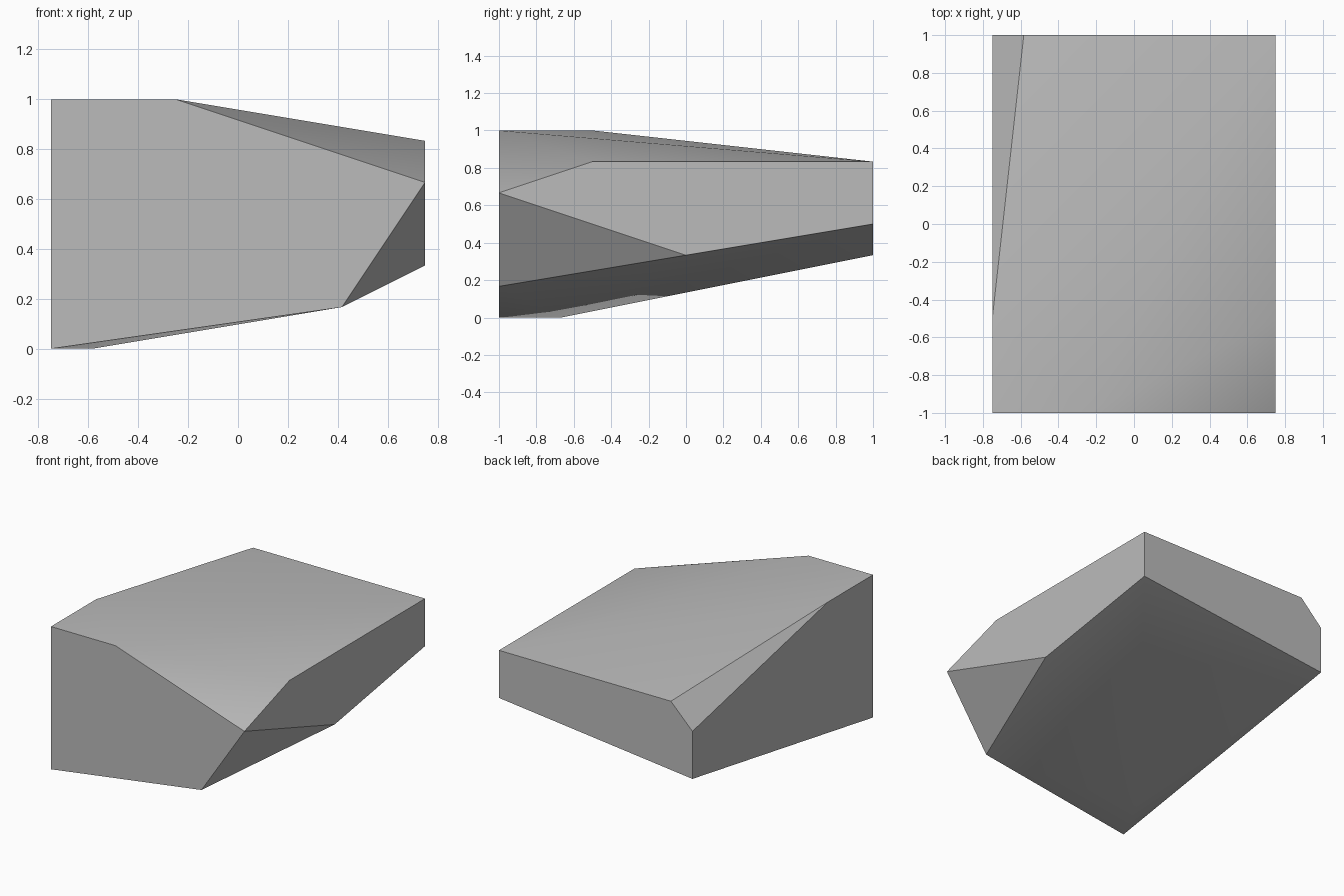
import bpy, bmesh, math

cube = bpy.data.objects.get("Cube")
if cube:
    bpy.data.objects.remove(cube, do_unlink=True)

# Stone colour
stone = bpy.data.materials.new("stone_grey")
stone.use_nodes = True
grey = (0.5, 0.5, 0.5, 1)
stone.diffuse_color = grey
stone.node_tree.nodes["Principled BSDF"].inputs["Base Color"].default_value = grey

# Corners of the chipped block, in sixths of a unit for z and twelfths for x and y
front_corners = [(-9, -12, 0), (-9, -12, 6), (-3, -12, 6), (9, -12, 4), (5, -12, 1)]
side_corners = [(9, -6, 5), (9, 0, 2), (-9, -6, 6), (-7, -8, 0)]
back_corners = [(9, 12, 5), (9, 12, 3), (-9, 12, 2), (-9, 12, 4), (-7, 12, 5)]

# Wrap the corners in a convex shell and merge coplanar faces
bm = bmesh.new()
for x, y, z in front_corners + side_corners + back_corners:
    bm.verts.new((x / 12, y / 12, z / 6))
bmesh.ops.convex_hull(bm, input=bm.verts[:])
bmesh.ops.dissolve_limit(bm, angle_limit=math.radians(0.5),
                         verts=bm.verts[:], edges=bm.edges[:])
bmesh.ops.recalc_face_normals(bm, faces=bm.faces[:])

mesh = bpy.data.meshes.new("rock_block")
bm.to_mesh(mesh)
bm.free()
mesh.materials.append(stone)
rock = bpy.data.objects.new("rock_block", mesh)
bpy.context.collection.objects.link(rock)

# Soft shading over shallow creases, crisp edges elsewhere
bpy.context.view_layer.objects.active = rock
rock.select_set(True)
bpy.ops.object.shade_smooth_by_angle(angle=math.radians(30))
